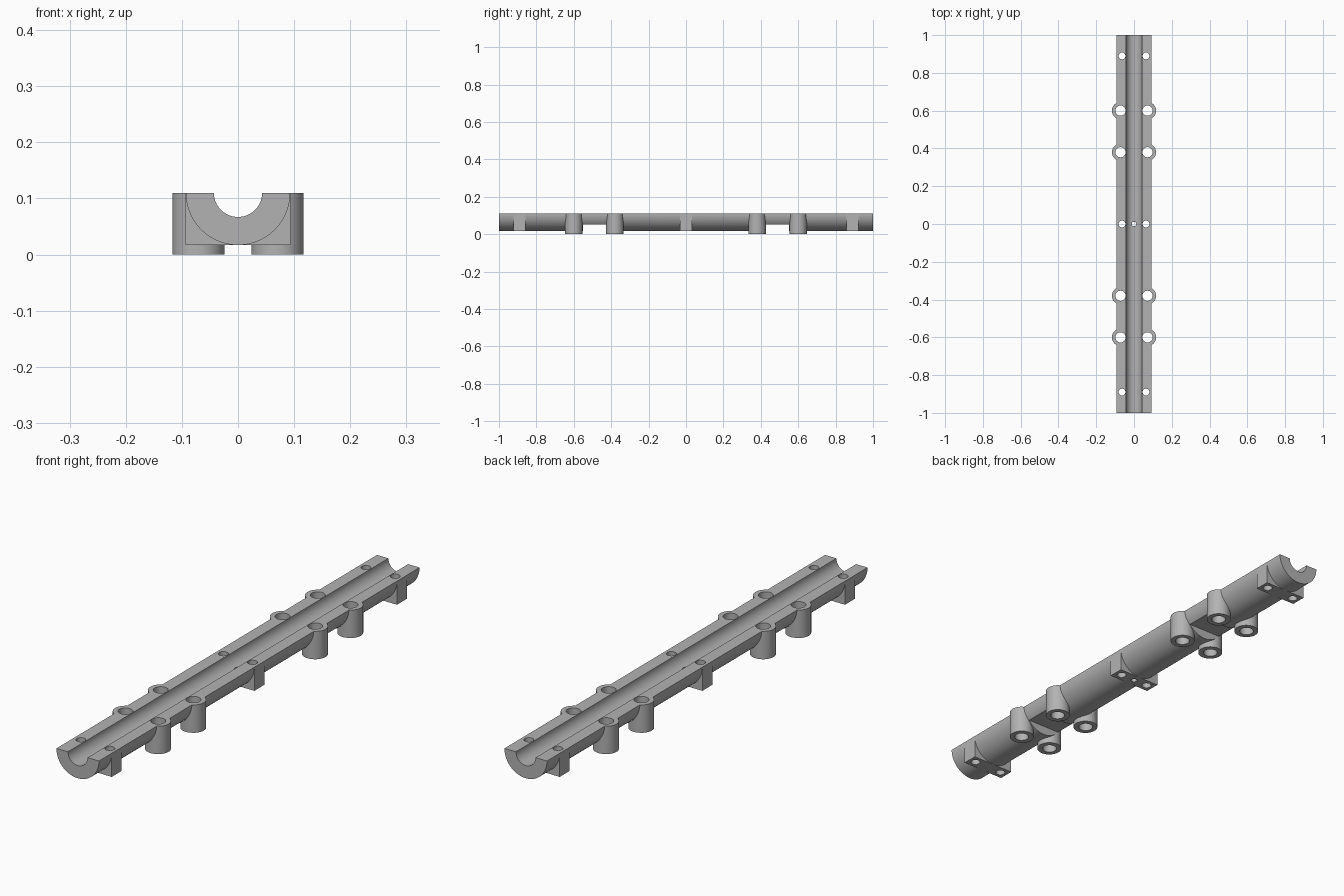
import bpy
from math import radians

if "Cube" in bpy.data.objects:
    bpy.data.objects.remove(bpy.data.objects["Cube"], do_unlink=True)

TOP, OVER = 0.11, 0.16          # top face height, overshoot trimmed later
R_OUT, R_IN = 0.093, 0.043      # half pipe radii
BOSS_X, BOSS_R = 0.0705, 0.0465
BOSS_Y = (-0.60, -0.38, 0.38, 0.60)
LUG_Y = (-0.89, 0, 0.89)

grey = bpy.data.materials.new("plain grey")
grey.use_nodes = True
colour = (0.45, 0.45, 0.45, 1)
grey.diffuse_color = colour
grey.node_tree.nodes["Principled BSDF"].inputs["Base Color"].default_value = colour


def rod(name, r, length, loc, along_y=False, sides=48):
    rot = (radians(90), 0, 0) if along_y else (0, 0, 0)
    bpy.ops.mesh.primitive_cylinder_add(vertices=sides, radius=r, depth=length,
                                        location=loc, rotation=rot)
    ob = bpy.context.object
    ob.name = name
    return ob


def box(name, size, loc):
    bpy.ops.mesh.primitive_cube_add(size=1, location=loc)
    ob = bpy.context.object
    ob.name = name
    ob.scale = size
    bpy.ops.object.transform_apply(location=False, rotation=False, scale=True)
    return ob


def combine(target, tool, operation):
    mod = target.modifiers.new("join", 'BOOLEAN')
    mod.operation = operation
    mod.solver = 'EXACT'
    mod.object = tool
    bpy.context.view_layer.objects.active = target
    bpy.ops.object.modifier_apply(modifier=mod.name)
    bpy.data.objects.remove(tool, do_unlink=True)


# Outer pipe
body = rod("half_pipe_rail", R_OUT, 2, (0, 0, TOP), along_y=True, sides=96)

# Underside slots between each pair of bosses
for s in (-1, 1):
    combine(body, box("slot_cutter", (0.4, 0.122, 0.1), (0, s * 0.49, 0.003)), 'DIFFERENCE')

# Square mounting lugs
low = TOP - R_OUT
for y in LUG_Y:
    lug = box("mounting_lug", (0.1864, 0.062, OVER - low), (0, y, (OVER + low) / 2))
    combine(body, lug, 'UNION')

# Round bosses
for y in BOSS_Y:
    for s in (-1, 1):
        boss = rod("boss", BOSS_R, OVER, (s * BOSS_X, y, OVER / 2))
        combine(body, boss, 'UNION')

# Trim to the flat top, then hollow the channel
combine(body, box("top_trim", (0.6, 2.4, 0.3), (0, 0, TOP + 0.15)), 'DIFFERENCE')
combine(body, rod("channel_cutter", R_IN, 2.4, (0, 0, TOP), along_y=True, sides=64), 'DIFFERENCE')

# Through holes in bosses, lugs and the centre
holes = [(s * 0.0715, y, 0.027) for y in BOSS_Y for s in (-1, 1)]
holes += [(s * 0.0635, y, 0.018) for y in LUG_Y for s in (-1, 1)]
holes.append((0, 0, 0.012))
for x, y, r in holes:
    combine(body, rod("hole_cutter", r, 0.5, (x, y, 0.05), sides=32), 'DIFFERENCE')

# Finish
body.data.materials.clear()
body.data.materials.append(grey)
for face in body.data.polygons:
    face.material_index = 0
bpy.ops.object.select_all(action='DESELECT')
body.select_set(True)
bpy.context.view_layer.objects.active = body
bpy.ops.object.shade_smooth_by_angle(angle=radians(30))
